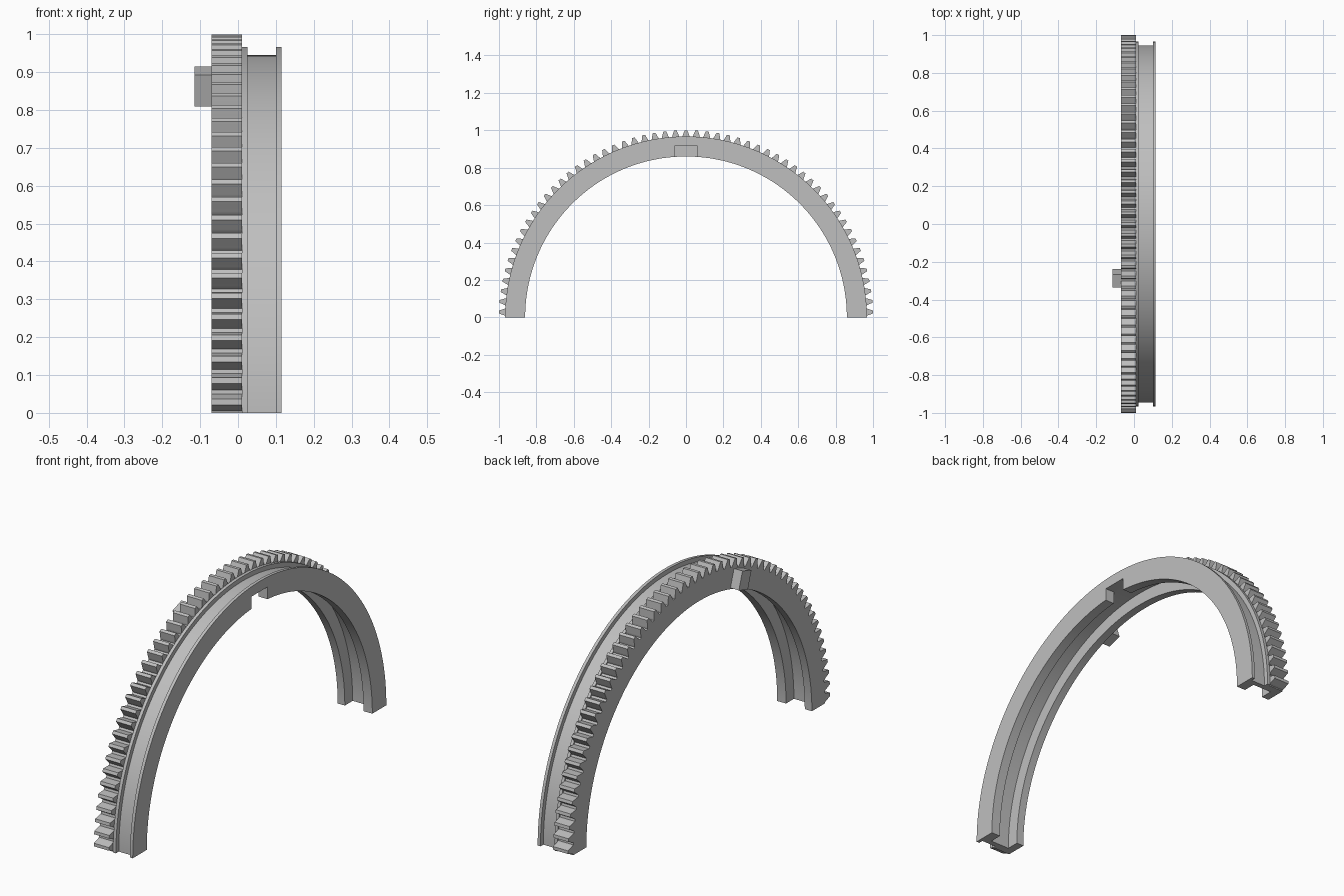
import bpy, bmesh
from math import sin, cos, pi, radians
from mathutils import Matrix

if "Cube" in bpy.data.objects:
    bpy.data.objects.remove(bpy.data.objects["Cube"])

grey = bpy.data.materials.new("light_grey")
grey.use_nodes = True
COLOUR = (0.52, 0.52, 0.52, 1)
grey.diffuse_color = COLOUR
grey.node_tree.nodes["Principled BSDF"].inputs["Base Color"].default_value = COLOUR

TEETH = 110          # teeth on a full circle; half of them are built
PITCH = 2 * pi / TEETH
STEPS = 128


def make_object(name, bm):
    bmesh.ops.recalc_face_normals(bm, faces=bm.faces)
    mesh = bpy.data.meshes.new(name)
    bm.to_mesh(mesh)
    bm.free()
    mesh.materials.append(grey)
    obj = bpy.data.objects.new(name, mesh)
    bpy.context.collection.objects.link(obj)
    return obj


def activate(obj):
    bpy.ops.object.select_all(action='DESELECT')
    obj.select_set(True)
    bpy.context.view_layer.objects.active = obj


def half_sweep(name, section):
    """Sweep an (x, radius) section through half a turn about the x axis."""
    bm = bmesh.new()
    rings = []
    for i in range(STEPS + 1):
        a = pi * i / STEPS
        rings.append([bm.verts.new((x, r * cos(a), r * sin(a))) for x, r in section])
    n = len(section)
    for a, b in zip(rings, rings[1:]):
        for k in range(n):
            bm.faces.new((a[k], a[(k + 1) % n], b[(k + 1) % n], b[k]))
    bm.faces.new(rings[0])
    bm.faces.new(rings[-1])
    return make_object(name, bm)


def box(bm, x0, x1, half_width, r0, r1, angle=0.0):
    """Box standing on a radius, turned about the x axis."""
    place = (Matrix.Rotation(angle, 4, 'X')
             @ Matrix.Translation(((x0 + x1) / 2, 0, (r0 + r1) / 2))
             @ Matrix.Diagonal((x1 - x0, 2 * half_width, r1 - r0, 1)))
    bmesh.ops.create_cube(bm, size=1, matrix=place)


# Half ring: channel open inward, rim under the teeth, two guide flanges outside
ring = half_sweep("half_ring", [
    (-0.07, 0.86), (-0.07, 0.96), (0.01, 0.96), (0.01, 0.967),
    (0.025, 0.967), (0.025, 0.945), (0.1, 0.945), (0.1, 0.967),
    (0.115, 0.967), (0.115, 0.86), (0.068, 0.86), (0.068, 0.92),
    (-0.032, 0.92), (-0.032, 0.86)])

# Notch in the inner edge of the left flange
bm = bmesh.new()
box(bm, 0.05, 0.15, 0.061, 0.8, 0.917)
cutter = make_object("notch_cutter", bm)
cutter.hide_render = True
activate(ring)
cut = ring.modifiers.new("notch", 'BOOLEAN')
cut.operation = 'DIFFERENCE'
cut.solver = 'EXACT'
cut.object = cutter
bpy.ops.object.modifier_apply(modifier=cut.name)
bpy.data.objects.remove(cutter)

# Gear teeth: one tapered outline repeated along the rim
bm = bmesh.new()
half = [(0.022, 0.95), (0.022, 0.96), (0.0182, 0.97), (0.014, 0.982), (0.0075, 1.0)]
outline = half + [(-w, r) for w, r in reversed(half)]
for i in range(-27, 28):
    turn = Matrix.Rotation(i * PITCH, 4, 'X')
    ends = [[bm.verts.new(turn @ Matrix.Translation((x, w, r)).translation)
             for w, r in outline] for x in (-0.07, 0.01)]
    bm.faces.new(ends[0])
    bm.faces.new(ends[1])
    for k in range(len(outline)):
        j = (k + 1) % len(outline)
        bm.faces.new((ends[0][k], ends[0][j], ends[1][j], ends[1][k]))
teeth = make_object("gear_teeth", bm)

# Stop peg on the right side face
bm = bmesh.new()
box(bm, -0.115, -0.065, 0.036, 0.865, 0.953, radians(18.4))
make_object("stop_peg", bm)

for obj in (ring, teeth):
    activate(obj)
    bpy.ops.object.shade_smooth_by_angle(angle=radians(25))
